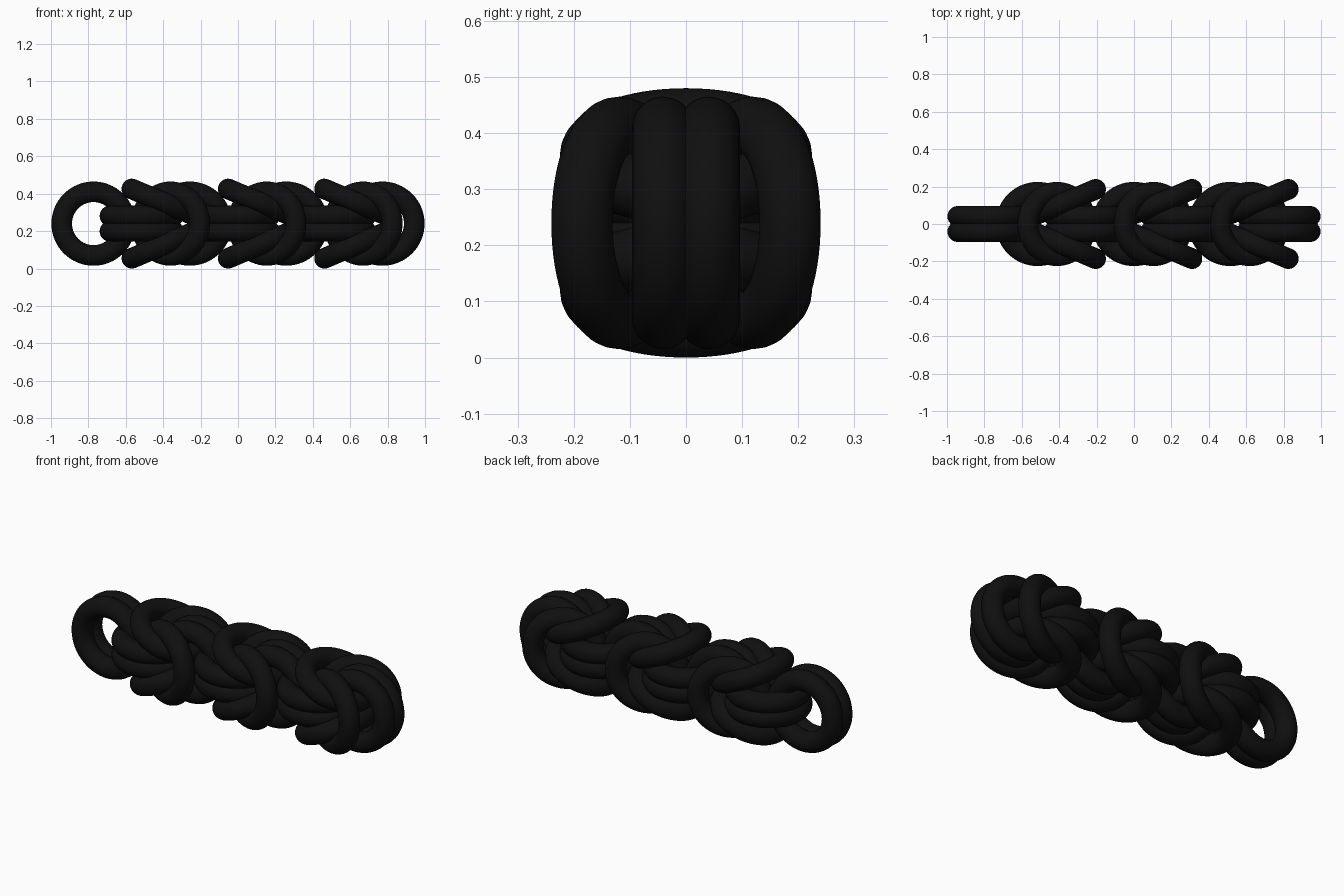
import bpy
from math import radians, pi

if "Cube" in bpy.data.objects:
    bpy.data.objects.remove(bpy.data.objects["Cube"])

R, r = 0.17, 0.055      # ring radius, wire radius
PITCH = 0.515           # length of one weave repeat
Z0 = 0.24               # chain axis height
GAP = 0.041             # half spacing of a flat pair
SPREAD, TILT = 0.119, radians(23)   # folded-back rings

mat = bpy.data.materials.new("black_metal")
mat.diffuse_color = (0.005, 0.005, 0.005, 1)
mat.use_nodes = True
mat.node_tree.nodes["Principled BSDF"].inputs["Base Color"].default_value = mat.diffuse_color


def ring(name, loc, rot):
    bpy.ops.mesh.primitive_torus_add(major_radius=R, minor_radius=r,
                                     major_segments=64, minor_segments=24,
                                     location=loc, rotation=rot)
    ob = bpy.context.object
    ob.name = name
    ob.data.materials.append(mat)
    bpy.ops.object.shade_smooth()


# upright pairs linking the knots and closing both ends
for i in range(4):
    x = (i - 1.5) * PITCH
    for s in (-1, 1):
        ring("upright_ring", (x, s * GAP, Z0), (pi / 2, 0, 0))

# three knots: a flat pair plus two pairs of folded-back rings
for i in range(3):
    x = (i - 1) * PITCH
    mid = x + PITCH / 4
    for s in (-1, 1):
        ring("flat_ring", (x, 0, Z0 + s * GAP), (0, 0, 0))
        # opens towards -x, above and below
        ring("folded_flat_ring", (mid - 0.025, 0, Z0 + s * SPREAD), (0, s * TILT, 0))
        # opens towards +x, front and back
        ring("folded_upright_ring", (mid + 0.025, s * SPREAD, Z0), (pi / 2, 0, s * TILT))
